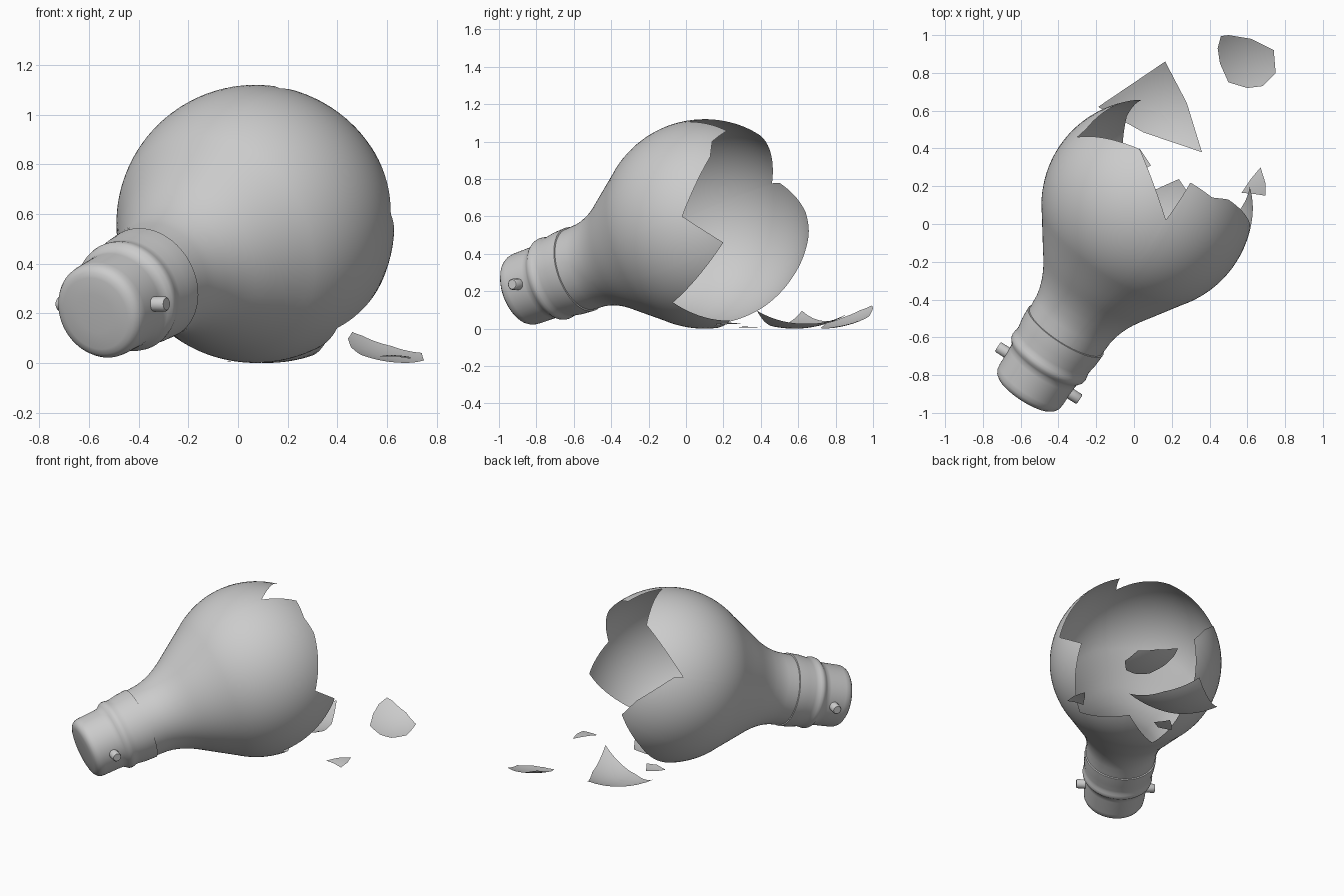
import bpy, bmesh, math
from mathutils import Vector

if "Cube" in bpy.data.objects:
    bpy.data.objects.remove(bpy.data.objects["Cube"])

R = 0.56
C = Vector((0.07, 0.10, R))                      # centre of the glass globe
A = Vector((-0.575, -0.89, -0.323)).normalized() # axis, globe to cap
P = A.cross(Vector((0, 0, 1))).normalized()
P = P if P.x > 0 else -P
Q = P.cross(A).normalized()
Q = Q if Q.z > 0 else -Q


def at(s, r, t):
    return C + A * s + (P * math.cos(t) + Q * math.sin(t)) * r


def finish(name, bm, angle=40):
    bmesh.ops.remove_doubles(bm, verts=bm.verts, dist=1e-5)
    bmesh.ops.recalc_face_normals(bm, faces=bm.faces)
    me = bpy.data.meshes.new(name)
    bm.to_mesh(me)
    bm.free()
    ob = bpy.data.objects.new(name, me)
    bpy.context.collection.objects.link(ob)
    bpy.ops.object.select_all(action='DESELECT')
    ob.select_set(True)
    bpy.context.view_layer.objects.active = ob
    bpy.ops.object.shade_smooth_by_angle(angle=math.radians(angle))
    return ob


def skin(name, columns, angle=40):
    """Closed ring of point columns joined into quads."""
    bm = bmesh.new()
    vs = [[bm.verts.new(p) for p in col] for col in columns]
    for i, a in enumerate(vs):
        b = vs[(i + 1) % len(vs)]
        for j in range(len(a) - 1):
            bm.faces.new((a[j], a[j + 1], b[j + 1], b[j]))
    return finish(name, bm, angle)


# Broken rim: corners of the jagged edge, running round the globe
rim = [(.03, .40, 1.04), (-.30, .46, .777), (-.255, .50, .78), (-.065, .64, .62),
       (.04, .655, .50), (-.04, .58, .27), (-.06, .42, .12), (-.085, .085, .02),
       (.24, .24, .035), (.40, -.07, .14), (.615, .20, .46), (.615, -.02, .60),
       (.50, .13, .92), (.414, .14, 1.0), (.30, .22, 1.06), (.17, .02, 1.11)]
rim = [(Vector(p) - C).normalized() for p in rim]
edge = []
for i, a in enumerate(rim):
    b = rim[(i + 1) % len(rim)]
    n = max(2, round(a.angle(b) / 0.06))
    edge += [a.lerp(b, k / n).normalized() for k in range(n)]

# Glass bulb: fixed neck rows, then globe rows running up to the broken edge
neck = [(.84, .226), (.80, .229), (.75, .232), (.71, .239), (.68, .248), (.65, .258),
        (.62, .271), (.59, .286), (.56, .303), (.53, .322), (.50, .342), (.46, .368), (.42, .394)]
start = math.acos(0.33 / R)
columns = []
for d in edge:
    t = math.atan2(d.dot(Q), d.dot(P))
    end = math.acos(d.dot(A))
    col = [at(s, r, t) for s, r in neck]
    for k in range(25):
        f = start + (end - start) * k / 24
        col.append(at(R * math.cos(f), R * math.sin(f), t))
    columns.append(col)
skin("glass_bulb", columns, 60)

# Metal cap with a bead and a rounded end
cap = [(.828, .226), (.83, .235), (.90, .231), (.95, .223), (.97, .223), (.985, .227),
       (1.0, .229), (1.015, .226), (1.03, .214), (1.045, .204), (1.07, .201), (1.18, .199),
       (1.205, .196), (1.222, .187), (1.234, .172), (1.24, .15), (1.243, .08), (1.245, 0)]
N = 64
skin("metal_cap", [[at(s, r, i * math.tau / N) for s, r in cap] for i in range(N)])

# Bayonet pins
for side, label in ((1, "right"), (-1, "left")):
    o = C + A * 1.107 + P * side * 0.18
    prof = [(0, 0), (0, .03), (.072, .03), (.078, .025), (.078, 0)]
    skin(label + "_pin", [[o + P * side * h + (A * math.cos(t) + Q * math.sin(t)) * r
                           for h, r in prof] for t in (i * math.tau / 20 for i in range(20))])


def shard(name, outline, centre, up=1, lift=0.0):
    """Curved piece of globe: plan outline, lying as a bowl (up=1) or dome (up=-1)."""
    pts = [Vector(p) for p in outline]
    mid = sum(pts, Vector((0, 0))) / len(pts)
    cen = Vector(centre)

    def lay(p):
        h = R - math.sqrt(R * R - (p - cen).length_squared)
        return Vector((p.x, p.y, lift + up * h))
    border = [a.lerp(pts[(i + 1) % len(pts)], k / 8) for i, a in enumerate(pts) for k in range(8)]
    return skin(name, [[lay(mid.lerp(b, k / 8)) for k in range(9)] for b in border], 60)


# Loose pieces on the floor
shard("large_shard", [(-.19, .62), (.165, .86), (.28, .64), (.36, .38), (.05, .485)], (.12, .58))
shard("far_shard", [(.46, .995), (.50, 1.0), (.62, .98), (.74, .92), (.75, .80), (.68, .73),
                    (.60, .72), (.50, .75), (.455, .85), (.443, .93)], (.68, .72))
shard("small_domed_shard", [(.67, .30), (.695, .22), (.695, .15), (.63, .16), (.57, .165), (.62, .24)],
      (.60, .24), -1, .032)
shard("small_hidden_shard", [(-.06, .31), (-.02, .36), (.03, .40), (.09, .31), (.03, .28)], (.0, .33), 1, .005)
